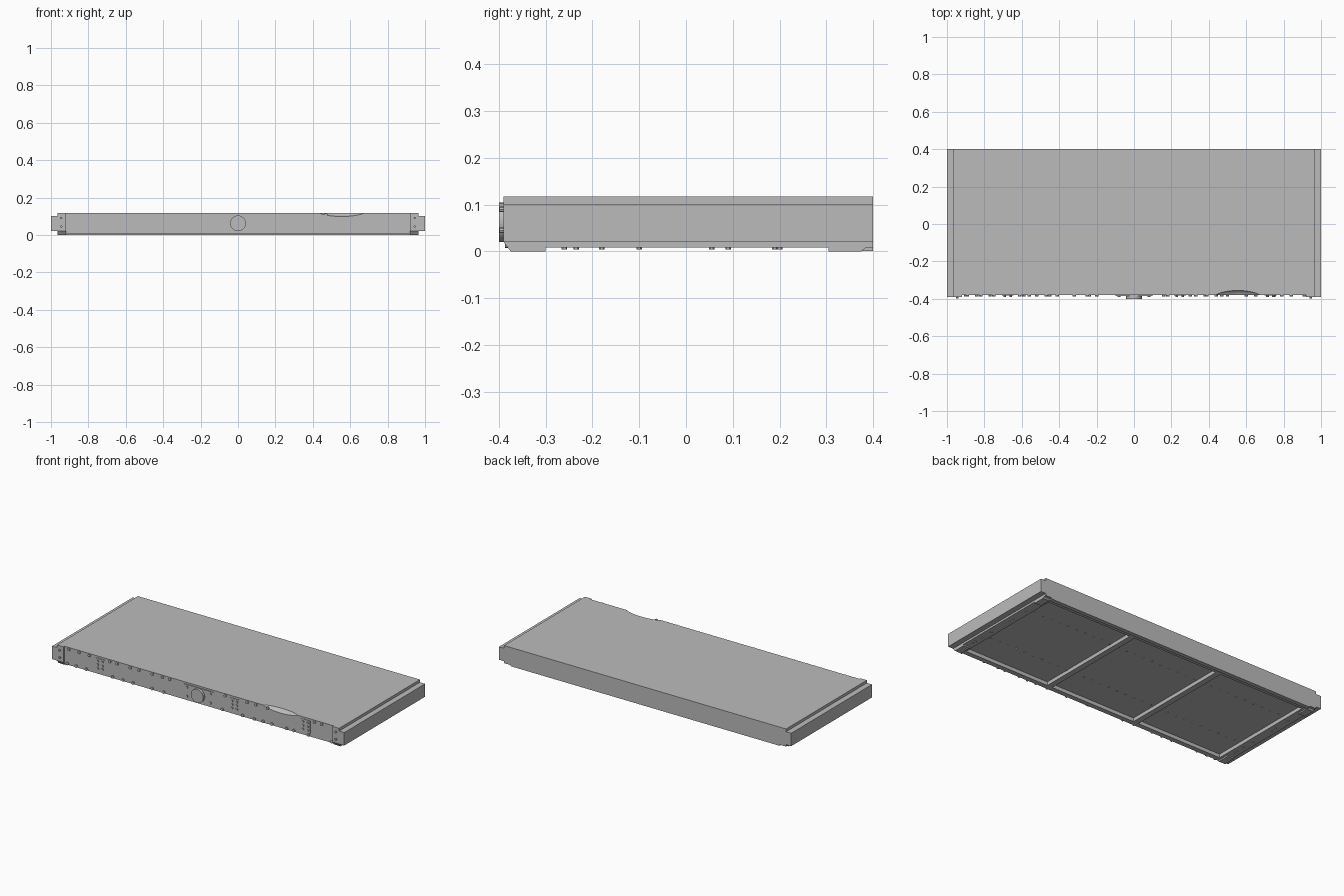
import bpy, bmesh, math
from mathutils import Matrix

if "Cube" in bpy.data.objects:
    bpy.data.objects.remove(bpy.data.objects["Cube"])

grey = bpy.data.materials.new("plain_grey")
grey.use_nodes = True
grey.diffuse_color = (0.5, 0.5, 0.5, 1)
grey.node_tree.nodes["Principled BSDF"].inputs["Base Color"].default_value = (0.5, 0.5, 0.5, 1)


def finish(name, bm):
    mesh = bpy.data.meshes.new(name)
    bmesh.ops.recalc_face_normals(bm, faces=bm.faces)
    bm.to_mesh(mesh)
    bm.free()
    mesh.materials.append(grey)
    obj = bpy.data.objects.new(name, mesh)
    bpy.context.collection.objects.link(obj)
    return obj


def add_box(bm, x, y, z):
    size = [b - a for a, b in (x, y, z)]
    mid = [(a + b) / 2 for a, b in (x, y, z)]
    bmesh.ops.create_cube(bm, size=1, matrix=Matrix.Translation(mid) @ Matrix.Diagonal((*size, 1)))


def box(name, x, y, z):
    bm = bmesh.new()
    add_box(bm, x, y, z)
    return finish(name, bm)


def add_stud(bm, pos, radius, depth, axis="Y", sides=8):
    turn = Matrix.Rotation(math.pi / 2, 4, "X") if axis == "Y" else Matrix()
    bmesh.ops.create_cone(bm, cap_ends=True, segments=sides, radius1=radius, radius2=radius,
                          depth=depth, matrix=Matrix.Translation(pos) @ turn)


def cut(obj, cutter):
    cutter.hide_render = True
    mod = obj.modifiers.new("cut", "BOOLEAN")
    mod.operation = "DIFFERENCE"
    mod.solver = "EXACT"
    mod.object = cutter
    bpy.context.view_layer.objects.active = obj
    bpy.ops.object.modifier_apply(modifier=mod.name)
    bpy.data.objects.remove(cutter)


# Main slab
TOP, BASE, FRONT, BACK = 0.117, 0.008, -0.38, 0.4
slab = box("slab", (-0.965, 0.965), (FRONT, BACK), (BASE, TOP))

# Three recessed bays in the underside
bays = bmesh.new()
for x in (-0.615, 0, 0.615):
    add_box(bays, (x - 0.29, x + 0.29), (-0.35, 0.35), (-0.05, 0.03))
cut(slab, finish("bay_cutter", bays))

# Dent in the upper front edge
dent = bmesh.new()
bmesh.ops.create_uvsphere(dent, u_segments=48, v_segments=24, radius=1,
                          matrix=Matrix.Translation((0.555, -0.4, 0.135))
                          @ Matrix.Diagonal((0.15, 0.05, 0.04, 1)))
cut(slab, finish("dent_cutter", dent))

# Lower skirt along the back
box("back_skirt", (-0.92, 0.92), (0.375, BACK), (0.001, 0.02))

# End flanges, front end plates and chamfered corner feet
for side, s in (("left", 1), ("right", -1)):
    def span(a, b):
        return tuple(sorted((a * s, b * s)))

    box(side + "_flange", span(0.96, 1), (-0.39, BACK), (0.02, 0.1))
    box(side + "_end_plate", span(0.92, 0.965), (-0.39, -0.375), (0.02, TOP))
    studs = bmesh.new()
    for z in (0.045, 0.09):
        add_stud(studs, (0.945 * s, -0.394, z), 0.006, 0.01)
    finish(side + "_end_studs", studs)

    for place, outer, low, inner in (("front", -0.39, -0.375, -0.3), ("back", 0.4, 0.375, 0.305)):
        bm = bmesh.new()
        profile = [(outer, 0.02), (low, 0), (inner, 0), (inner, 0.02)]
        face = bm.faces.new([bm.verts.new((0.92 * s, y, z)) for y, z in profile])
        ext = bmesh.ops.extrude_face_region(bm, geom=[face])
        bmesh.ops.translate(bm, vec=(0.045 * s, 0, 0),
                            verts=[v for v in ext["geom"] if isinstance(v, bmesh.types.BMVert)])
        finish(side + "_" + place + "_foot", bm)

# Central round boss on a thin plate
box("boss_plate", (-0.1, 0.1), (-0.384, FRONT + 0.002), (0.02, 0.106))
boss = bmesh.new()
add_stud(boss, (0, -0.389, 0.062), 0.042, 0.022, sides=32)
boss = finish("round_boss", boss)
boss.data.polygons.foreach_set("use_smooth", [len(p.vertices) == 4 for p in boss.data.polygons])
studs = bmesh.new()
for x in (-0.08, 0.08):
    for z in (0.035, 0.09):
        add_stud(studs, (x, -0.386, z), 0.008, 0.008)
finish("boss_studs", studs)

# Stud clusters on thin plates
for i, x in enumerate((-0.675, 0.245, 0.73)):
    box("cluster_plate_%d" % i, (x - 0.032, x + 0.032), (-0.383, FRONT + 0.002), (0.028, 0.105))
    studs = bmesh.new()
    for dx in (-0.016, 0.016):
        for z in (0.043, 0.066, 0.089):
            add_stud(studs, (x + dx, -0.385, z), 0.007, 0.008)
    finish("cluster_studs_%d" % i, studs)

# Uneven rows of studs along the front face
upper = (-89, -82, -75, -61, -56, -47, -41, -32, -25, -20, 18, 33, 39, 47, 79, 84)
lower = (-90, -84, -77, -59, -52, -45, -32, -24, 16, 30, 38, 44, 50, 60, 65, 75, 91)
studs = bmesh.new()
for row, z in ((upper, 0.106), (lower, 0.016)):
    for x in row:
        add_stud(studs, (x / 100, -0.382, z), 0.009, 0.01)
finish("front_studs", studs)

# Rivets on the underside
rivets = bmesh.new()
for i in range(30):
    for y in (-0.18, 0.19):
        add_stud(rivets, (-0.87 + i * 0.06, y, 0.029 if abs(abs(-0.87 + i * 0.06) - 0.307) > 0.02 else 0.007),
                 0.005, 0.006, "Z", 6)
for x in (-0.935, 0.935):
    for y in (-0.26, -0.235, -0.18, -0.1, 0.055, 0.09, 0.19, 0.2):
        add_stud(rivets, (x, y, 0.007), 0.006, 0.005, "Z", 6)
finish("underside_rivets", rivets)
